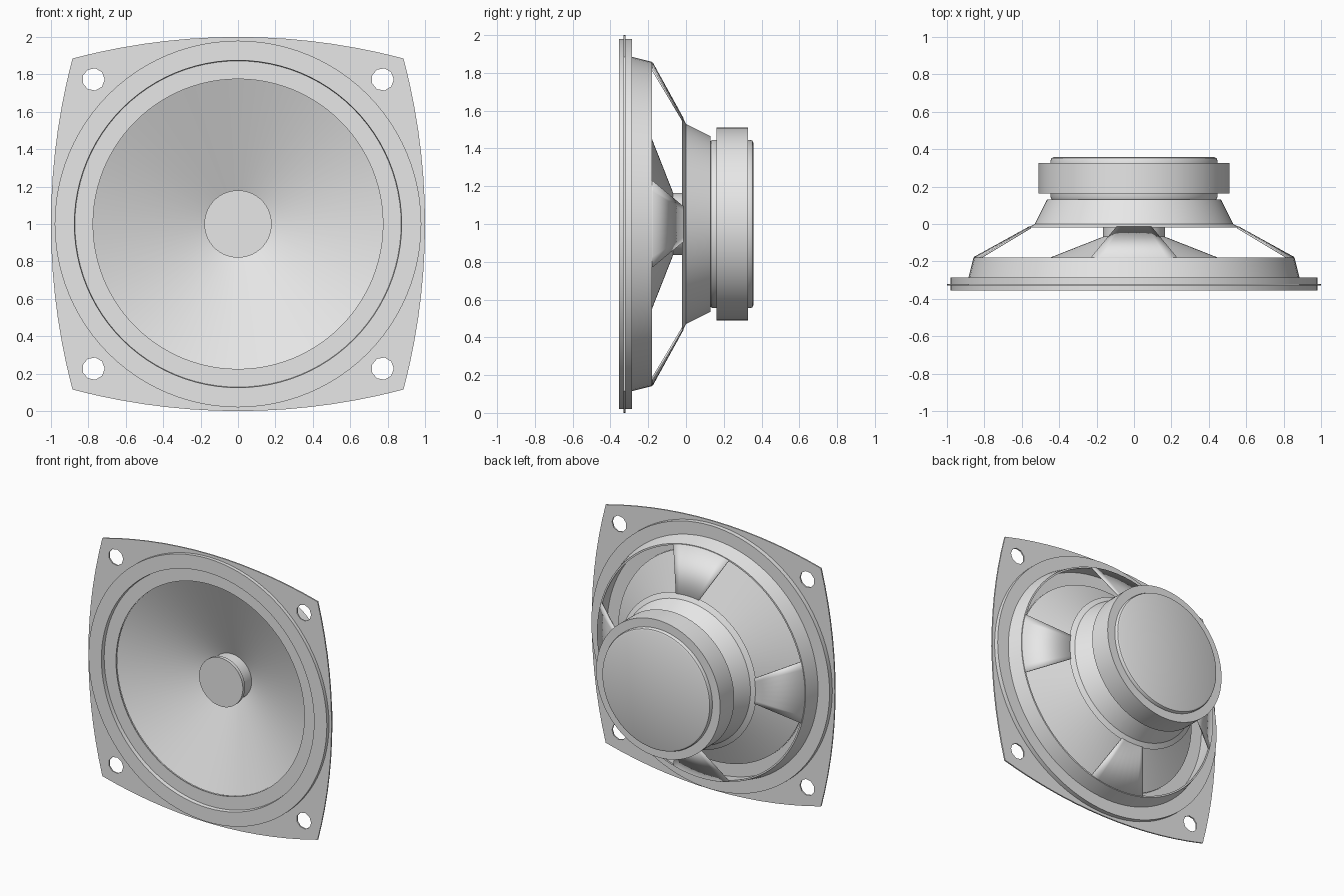
import bpy, bmesh, math
from mathutils import Matrix, Vector

old = bpy.data.objects.get("Cube")
if old:
    bpy.data.objects.remove(old, do_unlink=True)

CENTRE = 1.0   # height of the axis
STEPS = 96

grey = bpy.data.materials.new("light_grey")
grey.use_nodes = True
grey.diffuse_color = (0.8, 0.8, 0.8, 1)
grey.node_tree.nodes["Principled BSDF"].inputs["Base Color"].default_value = (0.8, 0.8, 0.8, 1)


def finish(name, mesh, smooth=True):
    """Link a mesh as an object with the shared material."""
    obj = bpy.data.objects.new(name, mesh)
    bpy.context.collection.objects.link(obj)
    mesh.materials.clear()
    mesh.materials.append(grey)
    if smooth:
        bpy.ops.object.select_all(action='DESELECT')
        obj.select_set(True)
        bpy.context.view_layer.objects.active = obj
        bpy.ops.object.shade_smooth_by_angle(angle=math.radians(30))
    return obj


def lathe(name, profile):
    """Spin a closed (radius, y) profile about the front-to-back axis."""
    bm = bmesh.new()
    verts = [bm.verts.new((r, y, CENTRE)) for r, y in profile]
    edges = [bm.edges.new((v, verts[(i + 1) % len(verts)])) for i, v in enumerate(verts)]
    bmesh.ops.spin(bm, geom=verts + edges, cent=(0, 0, CENTRE), axis=(0, 1, 0),
                   angle=2 * math.pi, steps=STEPS)
    bmesh.ops.remove_doubles(bm, verts=bm.verts, dist=0.0003)
    bmesh.ops.recalc_face_normals(bm, faces=bm.faces)
    mesh = bpy.data.meshes.new(name)
    bm.to_mesh(mesh)
    bm.free()
    return finish(name, mesh)


def circle(r, cx=0, cy=0, n=STEPS):
    return [(cx + r * math.cos(2 * math.pi * i / n),
             cy + r * math.sin(2 * math.pi * i / n)) for i in range(n)]


# Thin mounting plate: bowed square with four screw holes
corner, bulge, n = 0.885, 0.115, 14
radius = (corner ** 2 + bulge ** 2) / (2 * bulge)
half = math.asin(corner / radius)
outline = []
for side in range(4):
    turn = Matrix.Rotation(side * math.pi / 2, 2)
    for i in range(n):
        a = half - 2 * half * i / n
        p = Vector((radius * math.sin(-a), 1 - radius + radius * math.cos(a)))
        outline.append(tuple(Matrix.Rotation(-side * math.pi / 2, 2) @ p))
loops = [outline, circle(0.9)]
loops += [circle(0.06, sx * 0.773, sy * 0.773, 9) for sx in (-1, 1) for sy in (-1, 1)]
curve = bpy.data.curves.new("plate_outline", 'CURVE')
curve.dimensions = '2D'
curve.fill_mode = 'BOTH'
curve.extrude = 0.005
for pts in loops:
    spline = curve.splines.new('POLY')
    spline.points.add(len(pts) - 1)
    for p, (x, y) in zip(spline.points, pts):
        p.co = (x, y, 0, 1)
    spline.use_cyclic_u = True
helper = bpy.data.objects.new("plate_outline", curve)
bpy.context.collection.objects.link(helper)
bpy.context.view_layer.update()
plate = bpy.data.meshes.new_from_object(
    helper.evaluated_get(bpy.context.evaluated_depsgraph_get()))
bpy.data.objects.remove(helper, do_unlink=True)
plate.transform(Matrix.Translation((0, -0.325, CENTRE)) @ Matrix.Rotation(math.pi / 2, 4, 'X'))
finish("mounting_plate", plate)

# Front ring with the basket wall behind it
lathe("basket_rim", [(0.875, -0.356), (0.98, -0.356), (0.98, -0.287), (0.885, -0.287),
                     (0.858, -0.18), (0.846, -0.18), (0.868, -0.287)])

# Recessed surround, cone and centre cap
lathe("surround", [(0.88, -0.327), (0.775, -0.327), (0.775, -0.319), (0.88, -0.319)])
lathe("cone", [(0.775, -0.316), (0.16, -0.074), (0.16, -0.066), (0.775, -0.308)])
lathe("voice_coil", [(0, -0.19), (0.165, -0.19), (0.165, 0.12), (0, 0.12)])
lathe("centre_cap", [(0, -0.2), (0.18, -0.2), (0.18, -0.175), (0, -0.175)])

# Basket neck, closed at the back
lathe("basket_neck", [(0.567, -0.02), (0.53, 0), (0.465, 0.13), (0, 0.13),
                      (0, 0.118), (0.455, 0.118), (0.518, 0), (0.55, -0.02)])

# Magnet between two rounded plates
lathe("magnet_front_plate", [(0, 0.128), (0.43, 0.128), (0.441, 0.132), (0.446, 0.143),
                             (0.446, 0.17), (0, 0.17)])
lathe("magnet", [(0, 0.162), (0.51, 0.162), (0.51, 0.327), (0, 0.327)])
lathe("magnet_back_plate", [(0, 0.31), (0.446, 0.31), (0.446, 0.341), (0.441, 0.352),
                            (0.43, 0.357), (0, 0.357)])

# Four tapered spokes joining rim and neck
for k, place in enumerate(("left", "top", "right", "bottom")):
    bm = bmesh.new()
    rows = []
    for r, y, spread in ((0.853, -0.18, 15.5), (0.559, -0.018, 9.6)):
        angles = [k * math.pi / 2 + math.radians(spread) * (i / 4 - 1) for i in range(9)]
        rows.append([bm.verts.new((r * math.cos(a), y, CENTRE + r * math.sin(a)))
                     for a in angles])
    for i in range(8):
        bm.faces.new((rows[0][i], rows[1][i], rows[1][i + 1], rows[0][i + 1]))
    mesh = bpy.data.meshes.new("spoke_" + place)
    bm.to_mesh(mesh)
    bm.free()
    spoke = finish("spoke_" + place, mesh)
    solid = spoke.modifiers.new("thickness", 'SOLIDIFY')
    solid.thickness = 0.01
    solid.offset = 0
